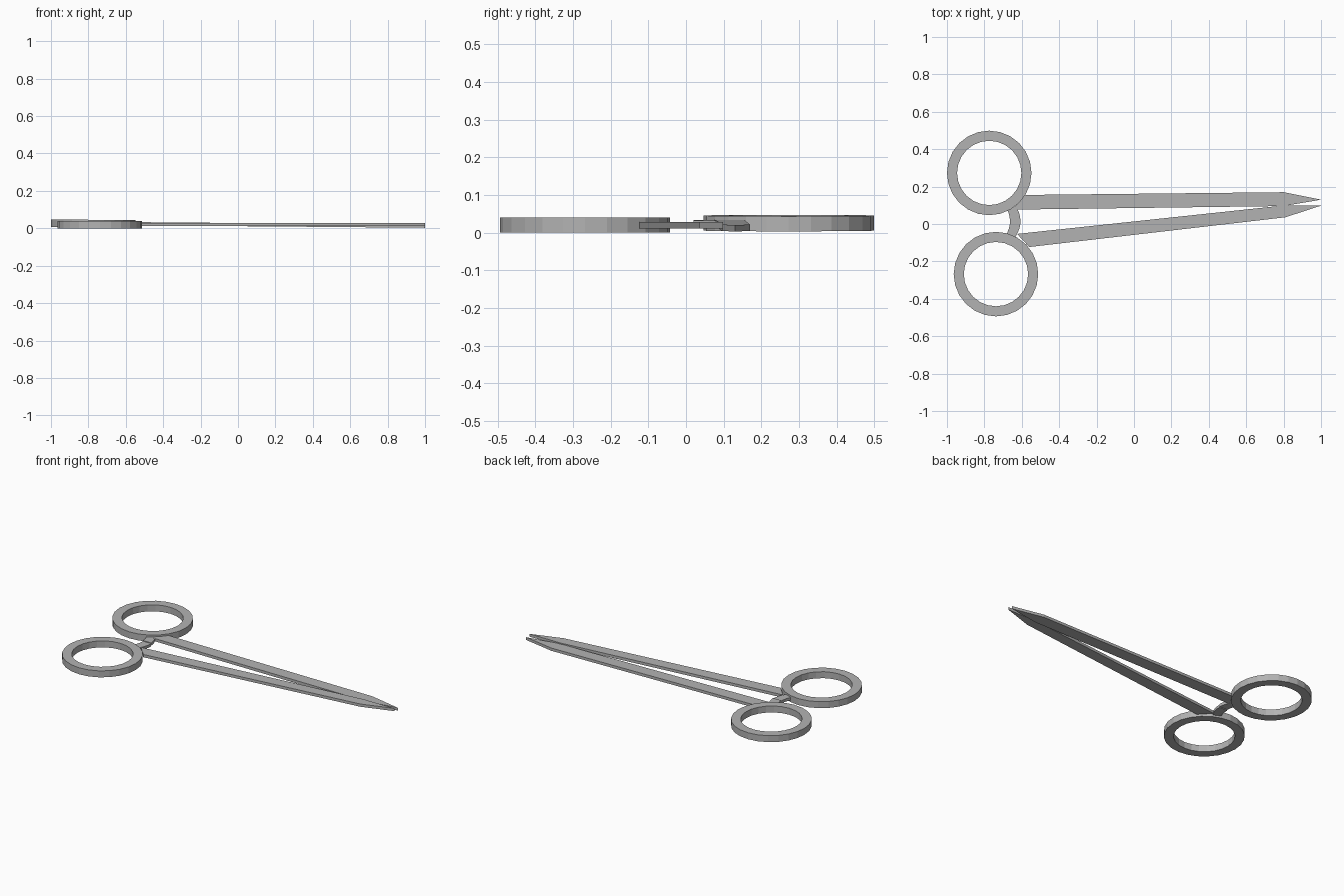
import bpy, bmesh, math
from mathutils import Matrix, Vector

if "Cube" in bpy.data.objects:
    bpy.data.objects.remove(bpy.data.objects["Cube"])

steel = bpy.data.materials.new("brushed steel")
steel.diffuse_color = (0.45, 0.45, 0.45, 1)
steel.use_nodes = True
steel.node_tree.nodes["Principled BSDF"].inputs["Base Color"].default_value = steel.diffuse_color

SLOPE = -0.0085  # the upper half tips down towards its point


def finish(name, bm, z, tilt):
    """Raise the part to its level, tilt it about the ring centre, and store it."""
    for v in bm.verts:
        v.co.z += z + (SLOPE * (v.co.x + 0.775) if tilt else 0)
    bmesh.ops.recalc_face_normals(bm, faces=bm.faces)
    mesh = bpy.data.meshes.new(name)
    bm.to_mesh(mesh)
    bm.free()
    mesh.materials.append(steel)
    bpy.context.collection.objects.link(bpy.data.objects.new(name, mesh))


def plate(name, outline, thick, z, tilt):
    """Flat plate from a plan outline."""
    bm = bmesh.new()
    face = bm.faces.new([bm.verts.new((x, y, -thick / 2)) for x, y in outline])
    top = bmesh.ops.extrude_face_region(bm, geom=[face])["geom"]
    bmesh.ops.translate(bm, vec=(0, 0, thick),
                        verts=[v for v in top if isinstance(v, bmesh.types.BMVert)])
    finish(name, bm, z, tilt)


def ring(name, cx, cy, z, tilt, n=24, outer=0.226, inner=0.172, h=0.02):
    """Finger ring with square section, spun in n steps."""
    bm = bmesh.new()
    loops = []
    for i in range(n):
        a = 2 * math.pi * i / n
        c, s = math.cos(a), math.sin(a)
        loops.append([bm.verts.new((cx + r * c, cy + r * s, k))
                      for r, k in ((outer, -h), (outer, h), (inner, h), (inner, -h))])
    for i in range(n):
        p, q = loops[i], loops[(i + 1) % n]
        for j in range(4):
            k = (j + 1) % 4
            bm.faces.new((p[j], q[j], q[k], p[k]))
    finish(name, bm, z, tilt)


def arm(name, y0, y1, z, tilt, steps=4):
    """Bowed ratchet arm between the rings."""
    ys = [y0 + (y1 - y0) * i / steps for i in range(steps + 1)]
    bow = [(-0.635 - 3.8 * (y - 0.015) ** 2, y) for y in ys]
    outline = [(x + 0.028, y) for x, y in bow] + [(x - 0.028, y) for x, y in reversed(bow)]
    plate(name, outline, 0.017, z, tilt)


# finger rings
ring("upper_finger_ring", -0.774, 0.273, 0.0255, True)
ring("lower_finger_ring", -0.738, -0.268, 0.02, False)

# blades
plate("upper_blade", [(-0.64, 0.077), (0.80, 0.096), (1.0, 0.13), (0.80, 0.17), (-0.61, 0.155)],
      0.017, 0.0265, True)
plate("lower_blade", [(-0.56, -0.123), (0.81, 0.036), (1.0, 0.098), (0.79, 0.098), (-0.625, -0.053)],
      0.017, 0.02, False)

# ratchet arms that meet between the handles
arm("upper_ratchet_arm", 0.02, 0.10, 0.0255, True)
arm("lower_ratchet_arm", -0.07, 0.02, 0.02, False)
